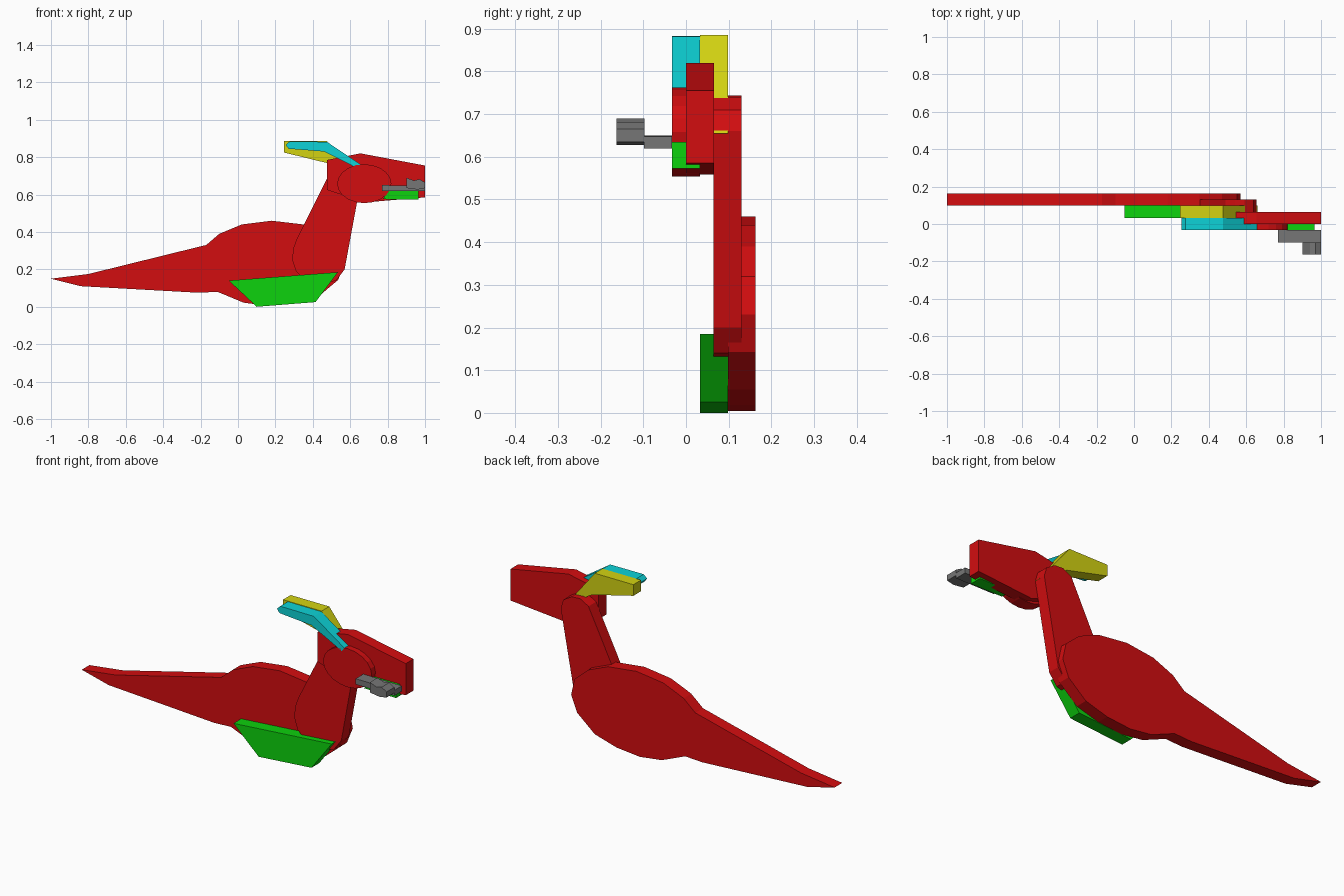
import bpy
import bmesh
import math


def material(name, rgb):
    m = bpy.data.materials.new(name)
    m.diffuse_color = (*rgb, 1)
    return m


RED = material("red", (0.65, 0.004, 0.005))
GREEN = material("green", (0.004, 0.65, 0.004))
YELLOW = material("yellow", (0.65, 0.65, 0.006))
CYAN = material("cyan", (0.004, 0.65, 0.68))
GREY = material("grey", (0.18, 0.18, 0.18))
THICK = 0.0653


def slab(name, profile, y, mat):
    """Extrude an x-z outline from y backwards by one layer thickness."""
    bm = bmesh.new()
    face = bm.faces.new([bm.verts.new((x, y, z)) for x, z in profile])
    ext = bmesh.ops.extrude_face_region(bm, geom=[face])
    moved = [v for v in ext["geom"] if isinstance(v, bmesh.types.BMVert)]
    bmesh.ops.translate(bm, vec=(0, THICK, 0), verts=moved)
    bmesh.ops.recalc_face_normals(bm, faces=bm.faces)
    me = bpy.data.meshes.new(name)
    bm.to_mesh(me)
    bm.free()
    me.materials.append(mat)
    ob = bpy.data.objects.new(name, me)
    bpy.context.collection.objects.link(ob)


# body with tapering tail
slab("body_and_tail", [
    (-1, 0.15), (-0.84, 0.11), (-0.21, 0.075), (-0.11, 0.08), (0.03, 0.022),
    (0.16, 0.005), (0.30, 0.018), (0.43, 0.055), (0.535, 0.143), (0.57, 0.23),
    (0.55, 0.32), (0.47, 0.39), (0.35, 0.44), (0.18, 0.46), (0.02, 0.44),
    (-0.10, 0.39), (-0.17, 0.33), (-0.20, 0.323), (-0.80, 0.175)], 0.098, RED)

# neck with rounded ends
slab("neck", [
    (0.29, 0.25), (0.31, 0.19), (0.36, 0.14), (0.44, 0.117), (0.525, 0.14),
    (0.57, 0.20), (0.655, 0.66), (0.64, 0.71), (0.59, 0.74), (0.54, 0.743),
    (0.49, 0.715), (0.313, 0.36), (0.295, 0.31)], 0.065, RED)

# belly plate
slab("belly", [(-0.05, 0.14), (0.10, 0.0), (0.415, 0.025), (0.535, 0.185)],
     0.033, GREEN)

# head: long snout block with an oval cheek
slab("snout", [(0.475, 0.625), (0.68, 0.558), (1, 0.585), (1, 0.755),
               (0.655, 0.82), (0.475, 0.785)], 0.0, RED)
slab("cheek", [(0.675 + 0.145 * math.cos(a), 0.658 + 0.104 * math.sin(a))
               for a in (math.tau * i / 20 for i in range(20))], -0.033, RED)

# swept-back crests
slab("rear_crest", [(0.245, 0.885), (0.245, 0.825), (0.49, 0.765),
                    (0.64, 0.675), (0.66, 0.655), (0.475, 0.885)], 0.033, YELLOW)
slab("front_crest", [
    (0.255, 0.865), (0.27, 0.845), (0.46, 0.83), (0.59, 0.765), (0.64, 0.738),
    (0.657, 0.76), (0.475, 0.882), (0.275, 0.883)], -0.033, CYAN)

# mouth and nose pieces
slab("jaw", [(0.775, 0.575), (0.965, 0.573), (0.965, 0.635), (0.81, 0.635)],
     -0.033, GREEN)
slab("lip", [(0.77, 0.619), (1, 0.619), (1, 0.648), (0.77, 0.65)], -0.098, GREY)
slab("nose", [(0.90, 0.635), (0.96, 0.627), (1, 0.635), (1, 0.665),
              (0.97, 0.682), (0.94, 0.675), (0.90, 0.69)], -0.163, GREY)
